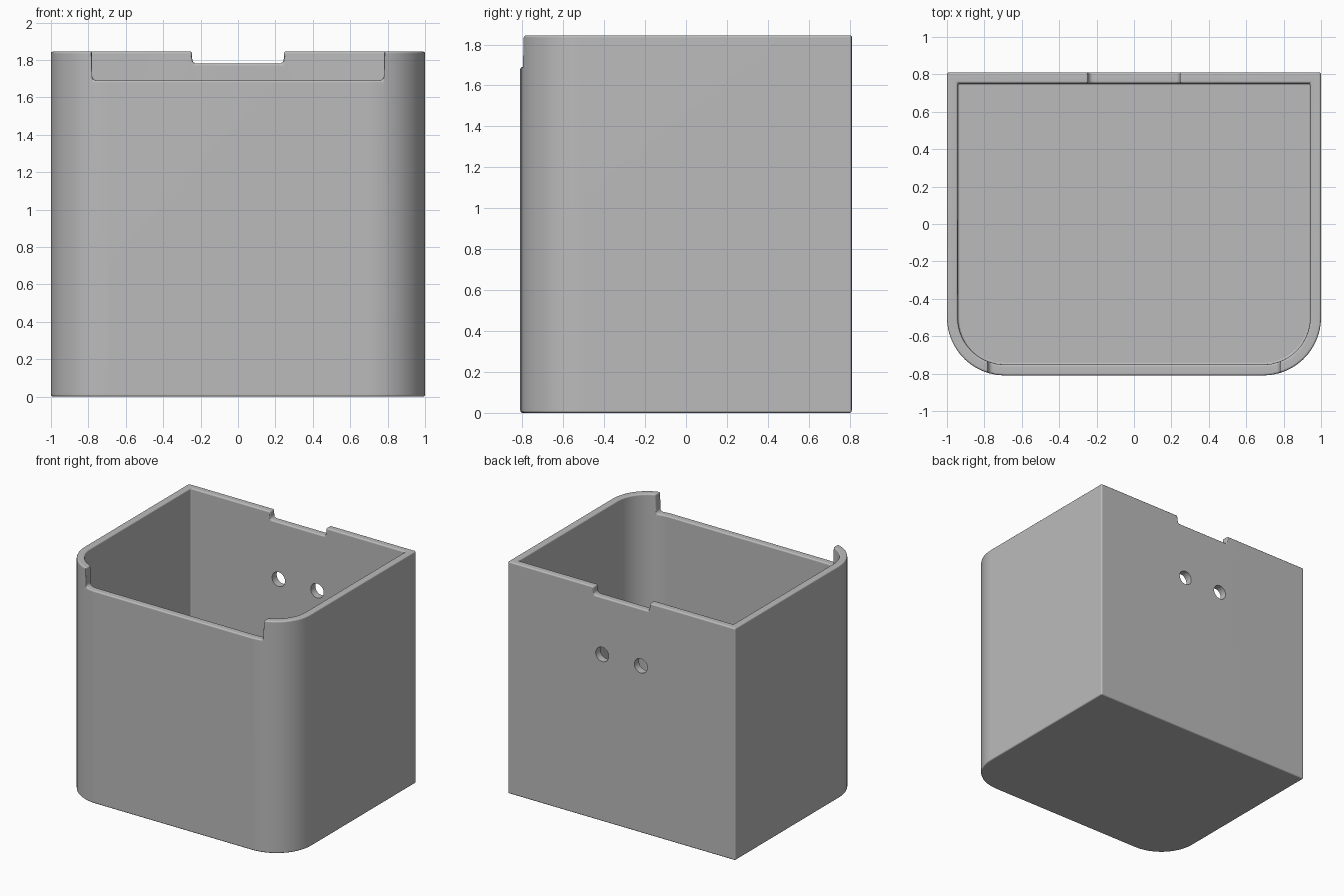
import bpy, bmesh, math

if "Cube" in bpy.data.objects:
    bpy.data.objects.remove(bpy.data.objects["Cube"])

HX, HY, H = 1.0, 0.81, 1.845      # half width, half depth, height
T, R = 0.058, 0.31                # wall thickness, front corner radius
FRONT_X, FRONT_Z = 0.78, 1.69     # front lip cutout
BACK_X, BACK_Z = 0.245, 1.78      # back rim notch


def outline(t):
    """Plan outline inset by t, with points at the cutout edges."""
    r, cx, cy = R - t, HX - R, R - HY
    split = math.acos((FRONT_X - cx) / r)
    angles = [split * i / 11 for i in range(12)]
    angles += [split + (math.pi / 2 - split) * i / 2 for i in (1, 2)]
    half = [(BACK_X, HY - t), (HX - t, HY - t)]
    half += [(cx + r * math.cos(a), cy - r * math.sin(a)) for a in angles]
    return half + [(-x, y) for x, y in reversed(half)]


def rim_height(a, b):
    far = max(abs(a[0]), abs(b[0])) - 1e-4
    if a[1] < 0 and b[1] < 0 and far < FRONT_X:
        return FRONT_Z
    if a[1] > 0 and b[1] > 0 and far < BACK_X:
        return BACK_Z
    return H


# Cup shell: outer and inner walls with a stepped rim
outer, inner = outline(0), outline(T)
n = len(outer)
seg = [rim_height(outer[i], outer[(i + 1) % n]) for i in range(n)]
levels = [sorted({seg[i - 1], seg[i]}) for i in range(n)]
bm = bmesh.new()


def columns(points, base):
    return [{z: bm.verts.new((p[0], p[1], z)) for z in [base] + levels[i]}
            for i, p in enumerate(points)]


cols = [columns(outer, 0), columns(inner, T)]
for i in range(n):
    j, h = (i + 1) % n, seg[i]
    for col in cols:
        up = [v for z, v in col[j].items() if z <= h]
        down = [v for z, v in col[i].items() if z <= h]
        bm.faces.new(up + down[::-1])
    o, k = cols
    bm.faces.new((o[i][h], o[j][h], k[j][h], k[i][h]))
    if len(levels[i]) == 2:
        lo, hi = levels[i]
        bm.faces.new((o[i][lo], o[i][hi], k[i][hi], k[i][lo]))
bm.faces.new([c[0] for c in cols[0]])
bm.faces.new([c[T] for c in cols[1]])
bmesh.ops.recalc_face_normals(bm, faces=bm.faces[:])

# Round the lower corners of the cutouts
corners = [bm.edges.get((cols[0][i][levels[i][0]], cols[1][i][levels[i][0]]))
           for i in range(n) if len(levels[i]) == 2]
bmesh.ops.bevel(bm, geom=corners, offset=0.026, segments=4, profile=0.5,
                affect='EDGES')
mesh = bpy.data.meshes.new("cup_body")
bm.to_mesh(mesh)
bm.free()
body = bpy.data.objects.new("cup_body", mesh)
bpy.context.collection.objects.link(body)

grey = bpy.data.materials.new("plain grey")
grey.diffuse_color = (0.5, 0.5, 0.5, 1)
grey.use_nodes = True
grey.node_tree.nodes["Principled BSDF"].inputs["Base Color"].default_value = grey.diffuse_color
mesh.materials.append(grey)

# Small rounding on all sharp edges
bev = body.modifiers.new("edge_rounding", 'BEVEL')
bev.width, bev.segments = 0.011, 3
bev.limit_method, bev.angle_limit = 'ANGLE', math.radians(35)
bev.use_clamp_overlap = False

# Two screw holes through the back wall
cutters = []
for side in (-1, 1):
    bpy.ops.mesh.primitive_cylinder_add(
        vertices=40, radius=0.057, depth=0.3,
        location=(0.17 * side, HY - T / 2, 1.327), rotation=(math.pi / 2, 0, 0))
    cutter = bpy.context.object
    cutter.name = "screw_hole_cutter"
    cutter.hide_render = True
    cutter.data.materials.append(grey)
    cut = body.modifiers.new("screw_hole", 'BOOLEAN')
    cut.operation, cut.solver, cut.object = 'DIFFERENCE', 'EXACT', cutter
    cutters.append(cutter)

bpy.ops.object.select_all(action='DESELECT')
body.select_set(True)
bpy.context.view_layer.objects.active = body
for name in [m.name for m in body.modifiers]:
    bpy.ops.object.modifier_apply(modifier=name)
for cutter in cutters:
    bpy.data.objects.remove(cutter)
bpy.ops.object.shade_smooth_by_angle(angle=math.radians(35))
wn = body.modifiers.new("flat_shading_fix", 'WEIGHTED_NORMAL')
wn.keep_sharp = True
